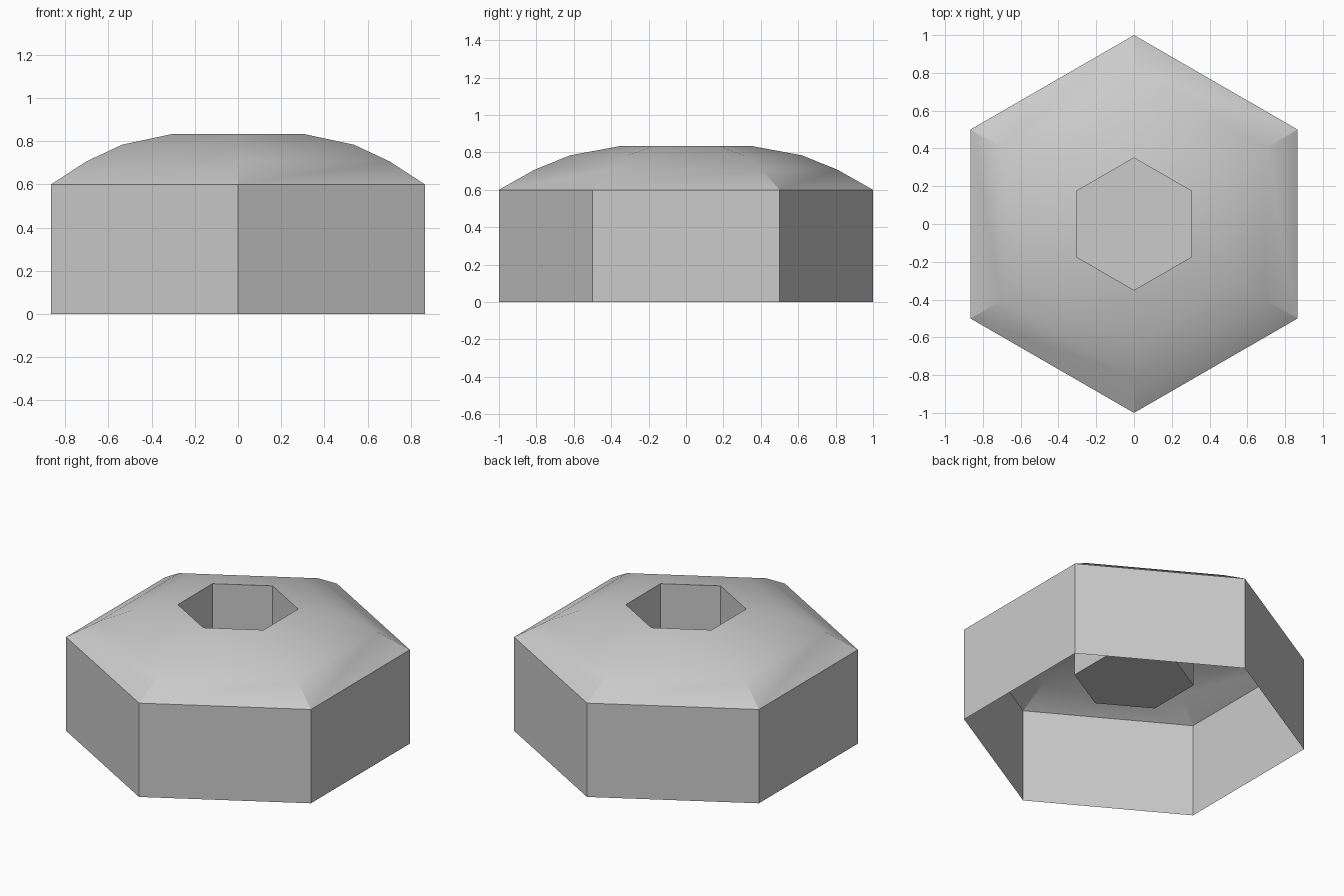
import bpy
import bmesh
from math import cos, sin, radians

cube = bpy.data.objects.get("Cube")
if cube:
    bpy.data.objects.remove(cube, do_unlink=True)

# Single plain grey metal
grey = bpy.data.materials.new("plain grey")
grey.use_nodes = True
colour = (0.6, 0.6, 0.6, 1)
grey.diffuse_color = colour
grey.node_tree.nodes["Principled BSDF"].inputs["Base Color"].default_value = colour

# Radius and height of each hexagon: open base, wall, dome, socket rim, socket floor
PROFILE = [(1, 0), (1, 0.6), (0.81, 0.707), (0.62, 0.784), (0.35, 0.834), (0.35, 0.363)]
SIDES = 6

bm = bmesh.new()
rings = []
for radius, height in PROFILE:
    angles = [radians(90 + 360 / SIDES * i) for i in range(SIDES)]
    rings.append([bm.verts.new((radius * cos(a), radius * sin(a), height)) for a in angles])

# Skin between neighbouring hexagons
for low, high in zip(rings, rings[1:]):
    for i in range(SIDES):
        j = (i + 1) % SIDES
        bm.faces.new((low[i], low[j], high[j], high[i]))

# Socket floor; the base stays open
bm.faces.new(rings[-1])

mesh = bpy.data.meshes.new("hex_bolt_head")
bm.to_mesh(mesh)
bm.free()
mesh.materials.append(grey)
head = bpy.data.objects.new("hex_bolt_head", mesh)
bpy.context.collection.objects.link(head)

# Smooth dome with crisp rim, wall and socket edges
bpy.ops.object.select_all(action="DESELECT")
head.select_set(True)
bpy.context.view_layer.objects.active = head
bpy.ops.object.shade_smooth_by_angle(angle=radians(30))
